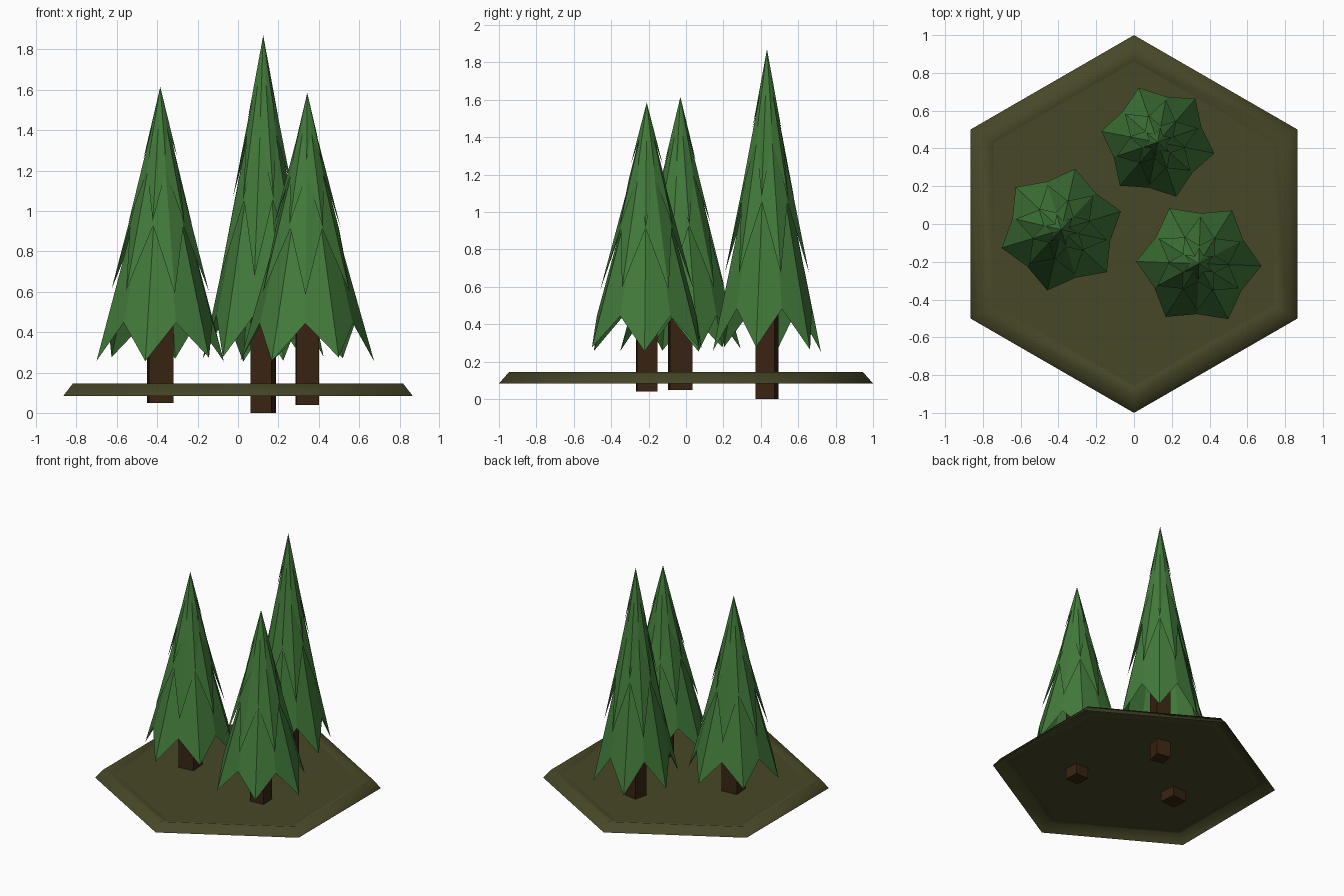
import bpy, bmesh, math
from mathutils import Vector

if "Cube" in bpy.data.objects:
    bpy.data.objects.remove(bpy.data.objects["Cube"])


def material(name, rgb):
    m = bpy.data.materials.new(name)
    m.diffuse_color = (*rgb, 1)
    m.use_nodes = True
    m.node_tree.nodes["Principled BSDF"].inputs["Base Color"].default_value = m.diffuse_color
    return m


GREEN = material("pine_green", (0.055, 0.195, 0.043))
BROWN = material("bark_brown", (0.040, 0.018, 0.006))
OLIVE = material("olive_ground", (0.064, 0.064, 0.021))


def finish(name, bm, mat):
    me = bpy.data.meshes.new(name)
    bm.normal_update()
    bm.to_mesh(me)
    bm.free()
    me.materials.append(mat)
    ob = bpy.data.objects.new(name, me)
    bpy.context.collection.objects.link(ob)
    return ob


def ring(bm, n, r, z, turn=0.0, cx=0.0, cy=0.0):
    return [bm.verts.new((cx + r * math.cos(turn + 2 * math.pi * i / n),
                          cy + r * math.sin(turn + 2 * math.pi * i / n), z)) for i in range(n)]


def bridge(bm, a, b, smooth=False):
    n = len(a)
    for i in range(n):
        f = bm.faces.new((a[i], a[(i + 1) % n], b[(i + 1) % n], b[i]))
        f.smooth = smooth


# Hexagonal ground: open shell with a smooth raised rim and a sunken flat floor
bm = bmesh.new()
rings = [ring(bm, 6, r, z, math.pi / 6) for r, z in ((1.0, 0.083), (0.945, 0.145), (0.86, 0.122))]
bridge(bm, rings[0], rings[1], True)
bridge(bm, rings[1], rings[2], True)
bm.faces.new(rings[2])
for e in bm.edges:
    if all(v in rings[2] for v in e.verts):
        e.smooth = False
finish("ground_tile", bm, OLIVE)


# Foliage tiers as fractions of crown height: (tip, valley, apex)
TIERS = [(0.0, 0.135, 0.88), (0.25, 0.49, 0.945), (0.50, 0.69, 0.98), (0.74, 0.85, 1.0)]


def tree(name, x, y, top, radius, turn, base, width, trunk_turn):
    # Square trunk, running through the ground
    bm = bmesh.new()
    r = width / math.sqrt(2)
    lo, hi = (ring(bm, 4, r, z, math.radians(45 + trunk_turn), x, y) for z in (base, 0.65))
    bridge(bm, lo, hi)
    bm.faces.new(lo[::-1])
    bm.faces.new(hi)
    finish(name + "_trunk", bm, BROWN)

    # Jagged six-pointed cones, each turned half a step from the one below
    bm = bmesh.new()
    hem = 0.265
    for k, (tip, valley, apex) in enumerate(TIERS):
        peak = bm.verts.new((x, y, hem + (top - hem) * apex))
        edge = []
        for i in range(12):
            is_tip = i % 2 == 0
            f = tip if is_tip else valley
            a = math.radians(turn + 30 * k + 30 * i)
            rad = radius * (1 - f) * (1.0 if is_tip else 0.93)
            # small uneven hem, as on hand-shaped branches
            z = hem + (top - hem) * f + (0.012 * math.sin(2.3 * i + k + turn) if is_tip else 0)
            edge.append(bm.verts.new((x + rad * math.cos(a), y + rad * math.sin(a), z)))
        for i in range(12):
            bm.faces.new((edge[i], edge[(i + 1) % 12], peak))
    finish(name + "_foliage", bm, GREEN)


tree("left_tree", -0.385, -0.03, 1.615, 0.33, 17, 0.048, 0.122, 5)
tree("back_tree", 0.125, 0.433, 1.87, 0.305, -11, 0.0, 0.105, -12)
tree("right_tree", 0.343, -0.21, 1.585, 0.332, -2, 0.04, 0.11, 3)
